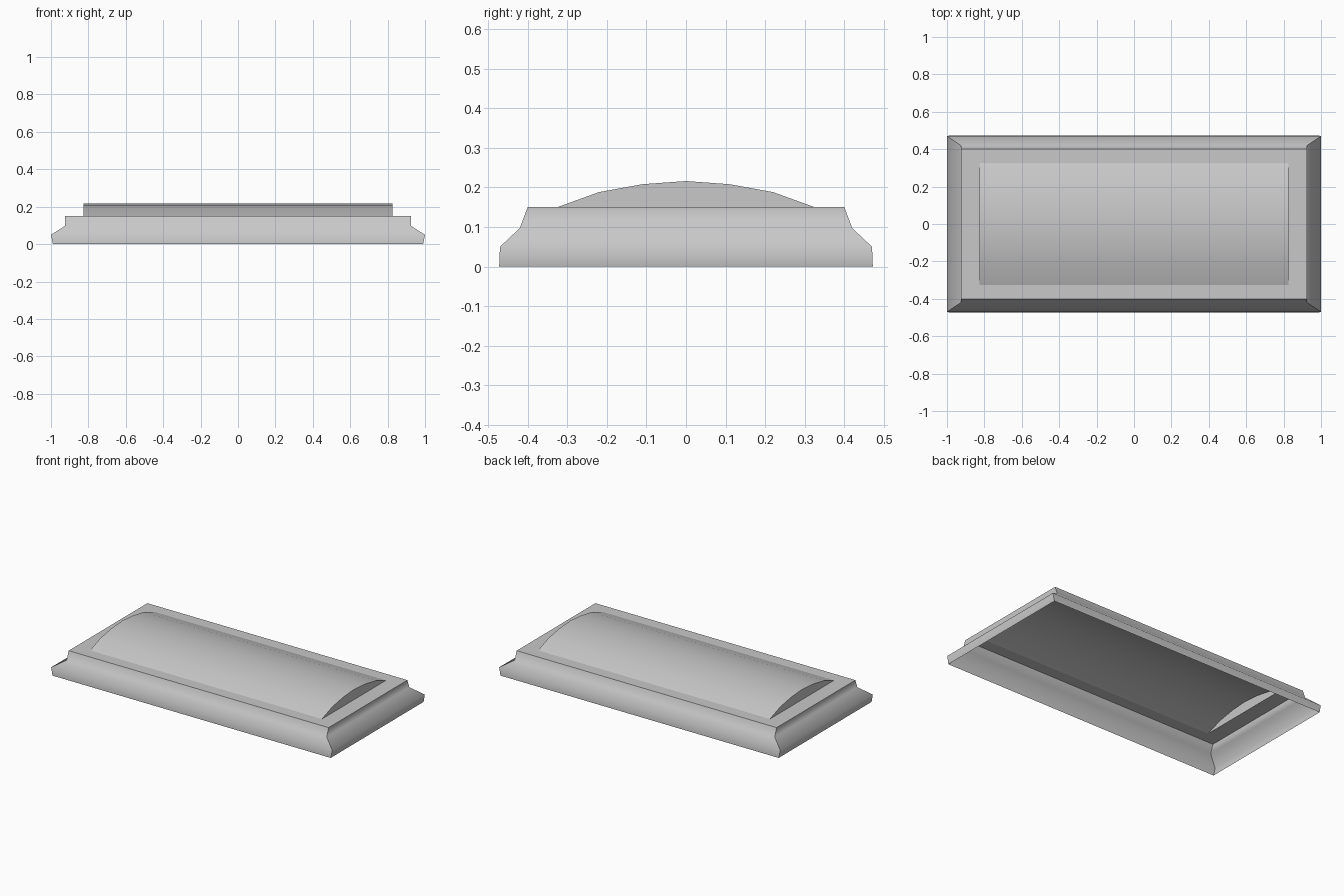
import bpy
import bmesh

cube = bpy.data.objects.get("Cube")
if cube:
    bpy.data.objects.remove(cube, do_unlink=True)

GREY = (0.58, 0.58, 0.58, 1)
grey = bpy.data.materials.new("plain grey")
grey.use_nodes = True
grey.diffuse_color = GREY
grey.node_tree.nodes["Principled BSDF"].inputs["Base Color"].default_value = GREY


def finish(name, bm):
    mesh = bpy.data.meshes.new(name)
    bm.to_mesh(mesh)
    bm.free()
    mesh.materials.append(grey)
    obj = bpy.data.objects.new(name, mesh)
    bpy.context.collection.objects.link(obj)
    return obj


def rectangle(bm, x, y, z):
    return [bm.verts.new((sx * x, sy * y, z))
            for sx, sy in ((-1, -1), (1, -1), (1, 1), (-1, 1))]


def bridge(bm, lower, upper, smooth):
    for i in range(4):
        j = (i + 1) % 4
        face = bm.faces.new((lower[i], lower[j], upper[j], upper[i]))
        face.smooth = smooth


# Moulded skirt, open underneath, with crisp mitred corners
bm = bmesh.new()
profile = [(0.99, 0.472, 0), (1.0, 0.47, 0.05), (0.925, 0.42, 0.097), (0.925, 0.4, 0.15)]
rings = [rectangle(bm, *p) for p in profile]
for lower, upper in zip(rings, rings[1:]):
    bridge(bm, lower, upper, True)
    for a, b in zip(lower, upper):
        bm.edges.get((a, b)).smooth = False
finish("moulded_skirt", bm)

# Flat border around the raised panel
half_x, half_y, top_z = 0.825, 0.325, 0.15
bm = bmesh.new()
bridge(bm, rectangle(bm, 0.925, 0.4, top_z), rectangle(bm, half_x, half_y, top_z), False)
finish("top_border", bm)

# Arched panel with flat ends, hollow underneath
half_arch = [(half_y, top_z), (0.22, 0.188), (0.11, 0.208)]
arch = [(-y, z) for y, z in half_arch] + [(0, 0.216)] + half_arch[::-1]
bm = bmesh.new()
left, right = ([bm.verts.new((x, y, z)) for y, z in arch] for x in (half_x, -half_x))
for i in range(len(arch) - 1):
    bm.faces.new((right[i], left[i], left[i + 1], right[i + 1])).smooth = True
bm.faces.new(left[::-1])
bm.faces.new(right)
bmesh.ops.recalc_face_normals(bm, faces=bm.faces)
# The shell is open below, so make sure the arch faces up
bm.normal_update()
if sum(f.normal.z for f in bm.faces) < 0:
    bmesh.ops.reverse_faces(bm, faces=bm.faces)
for ends in (left, right):
    for a, b in zip(ends, ends[1:]):
        bm.edges.get((a, b)).smooth = False
finish("arched_panel", bm)
